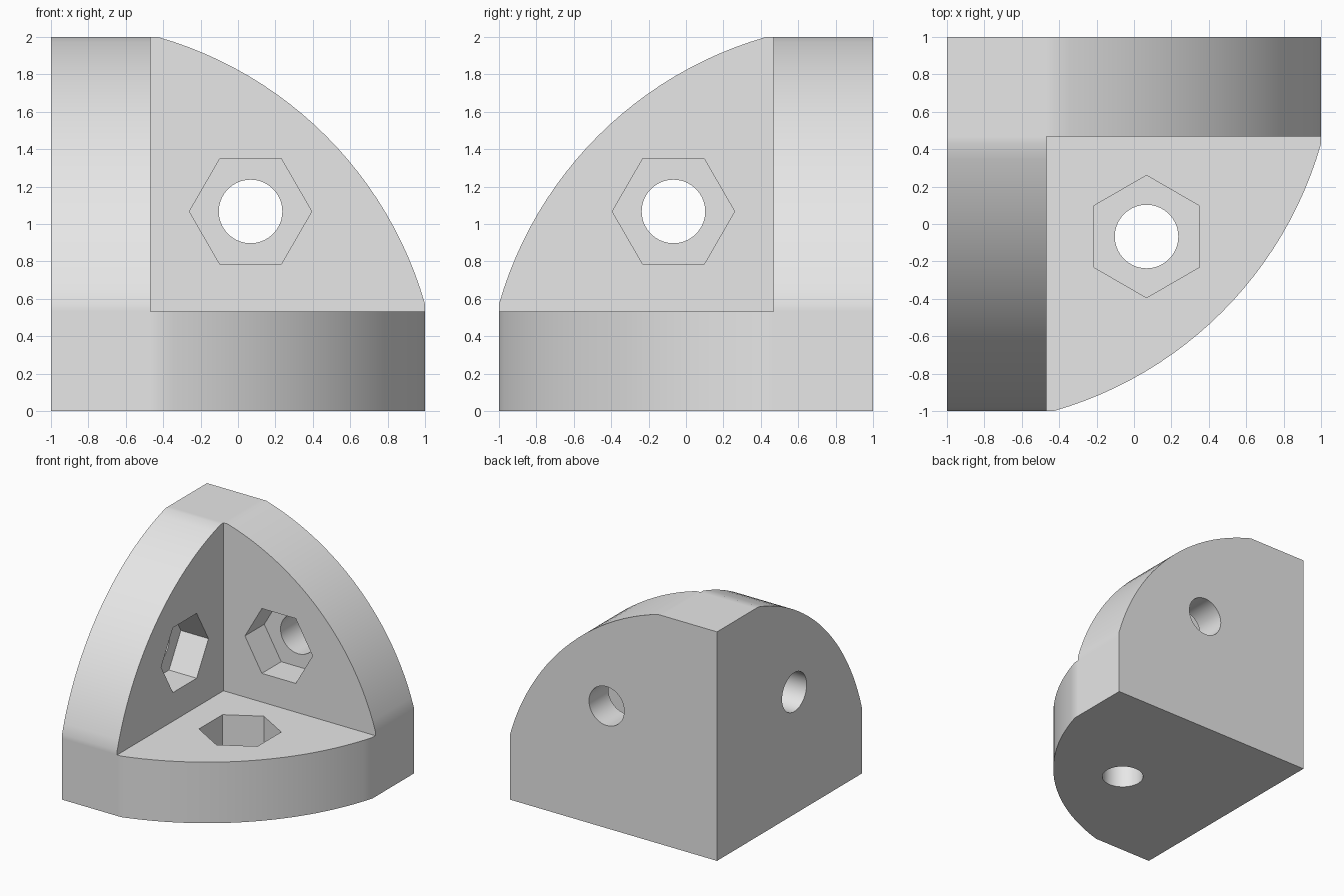
import bpy
import bmesh
import math
from mathutils import Vector

cube = bpy.data.objects.get("Cube")
if cube:
    bpy.data.objects.remove(cube, do_unlink=True)

SIZE, WALL, ROUND = 2.0, 0.533, 2.08
CENTRE, HOLE_R, NUT_R, NUT_DEPTH = 1.067, 0.17, 0.327, 0.267

# Shared corner and the three directions leaving it
CORNER = Vector((-1, 1, 0))
X, Y, Z = Vector((1, 0, 0)), Vector((0, -1, 0)), Vector((0, 0, 1))
PLATES = {"back": (X, Z, Y), "side": (Y, Z, X), "floor": (Y, X, Z)}

grey = bpy.data.materials.new("light grey")
grey.use_nodes = True
grey.diffuse_color = (0.8, 0.8, 0.8, 1)
grey.node_tree.nodes["Principled BSDF"].inputs["Base Color"].default_value = (0.8, 0.8, 0.8, 1)


def extrude(name, outline, axes, low, high):
    """Extrude a flat outline along the plate normal."""
    a, b, n = axes
    bm = bmesh.new()
    face = bm.faces.new([bm.verts.new(CORNER + a * p + b * q + n * low) for p, q in outline])
    out = bmesh.ops.extrude_face_region(bm, geom=[face])
    moved = [v for v in out["geom"] if isinstance(v, bmesh.types.BMVert)]
    bmesh.ops.translate(bm, verts=moved, vec=n * (high - low))
    bmesh.ops.recalc_face_normals(bm, faces=bm.faces)
    mesh = bpy.data.meshes.new(name)
    bm.to_mesh(mesh)
    bm.free()
    mesh.materials.append(grey)
    obj = bpy.data.objects.new(name, mesh)
    bpy.context.collection.objects.link(obj)
    return obj


def ring(radius, sides):
    steps = [math.tau * i / sides for i in range(sides)]
    return [(CENTRE + radius * math.cos(t), CENTRE + radius * math.sin(t)) for t in steps]


# Quarter-round plate outline with clipped ends
start = math.acos(SIZE / ROUND)
sweep = math.pi / 2 - 2 * start
arc = [start + sweep * i / 24 for i in range(25)]
outline = [(0, 0), (SIZE, 0)]
outline += [(ROUND * math.cos(t), ROUND * math.sin(t)) for t in arc]
outline += [(0, SIZE)]

# Three plates, each with a bolt hole and a hexagonal nut pocket
plates, cutters = [], []
for name, axes in PLATES.items():
    plates.append(extrude(name + "_plate", outline, axes, 0, WALL))
    cutters.append(extrude(name + "_bolt_hole", ring(HOLE_R, 40), axes, -0.1, WALL + 0.1))
    cutters.append(extrude(name + "_nut_pocket", ring(NUT_R, 6), axes, WALL - NUT_DEPTH, WALL + 0.1))

# Join the plates and cut the openings
bracket = plates[0]
bracket.name = "corner_bracket"
helpers = [(p, "UNION") for p in plates[1:]] + [(c, "DIFFERENCE") for c in cutters]
for helper, operation in helpers:
    helper.hide_render = True
    mod = bracket.modifiers.new(helper.name, "BOOLEAN")
    mod.object = helper
    mod.operation = operation
    mod.solver = "EXACT"

bpy.context.view_layer.update()
graph = bpy.context.evaluated_depsgraph_get()
solid = bpy.data.meshes.new_from_object(bracket.evaluated_get(graph))
bracket.modifiers.clear()
bracket.data = solid
for helper, _ in helpers:
    bpy.data.objects.remove(helper, do_unlink=True)

# Smooth the rounded rims and hole walls, keeping the edges crisp
for obj in bpy.context.selected_objects:
    obj.select_set(False)
bracket.select_set(True)
bpy.context.view_layer.objects.active = bracket
bpy.ops.object.shade_smooth_by_angle(angle=math.radians(30))
